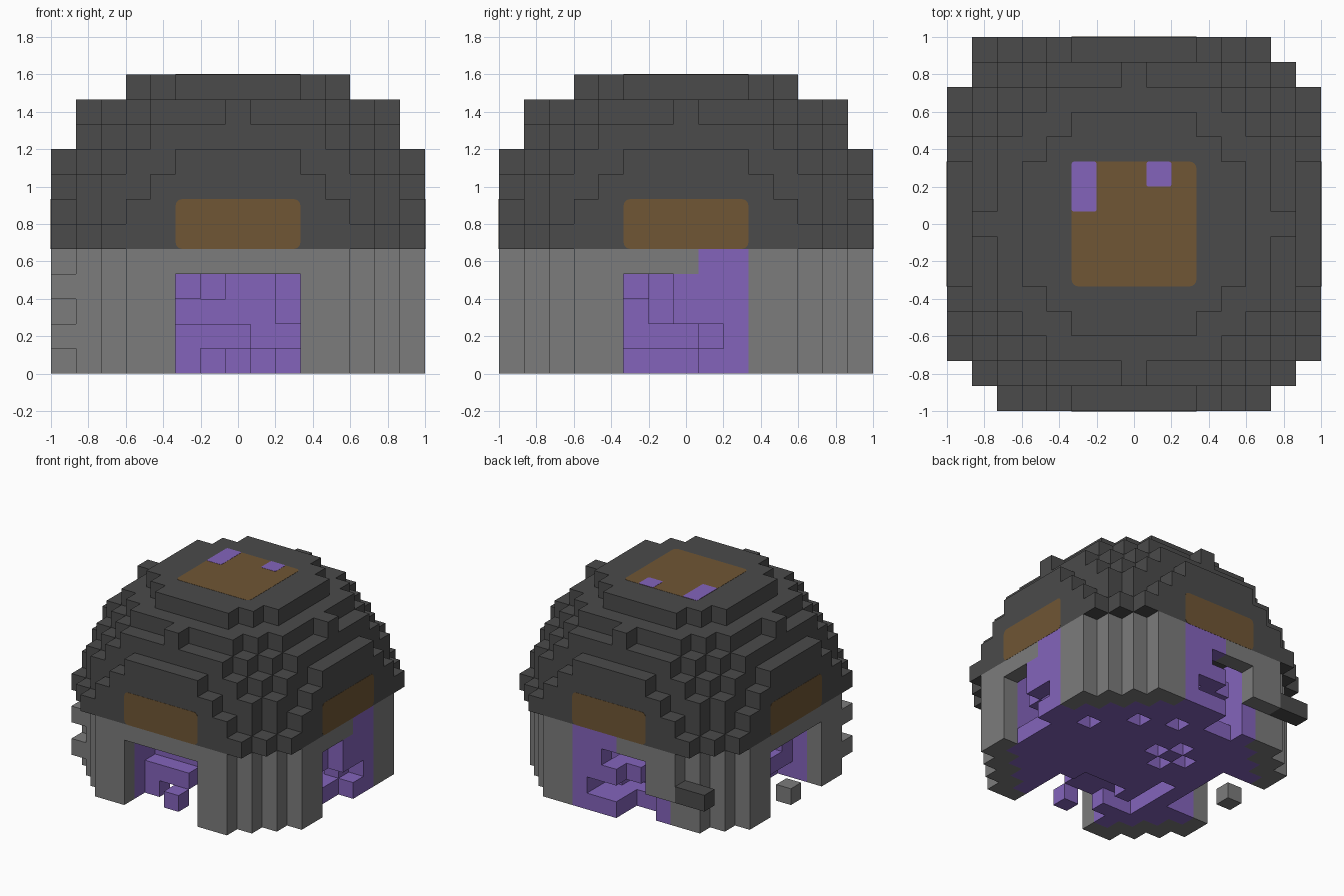
import bpy, bmesh
from mathutils import Vector

cube = bpy.data.objects.get("Cube")
if cube:
    bpy.data.objects.remove(cube, do_unlink=True)

V = 2 / 15                     # edge of one block
R = range(-7, 8)
DOOR = range(-2, 3)
DIRS = [(1, 0, 0), (-1, 0, 0), (0, 1, 0), (0, -1, 0), (0, 0, 1), (0, 0, -1)]


def material(name, rgb):
    m = bpy.data.materials.new(name)
    m.use_nodes = True
    m.diffuse_color = (*rgb, 1)
    bsdf = m.node_tree.nodes["Principled BSDF"]
    bsdf.inputs["Base Color"].default_value = (*rgb, 1)
    bsdf.inputs["Roughness"].default_value = 0.9
    return m


DARK = material("dark grey", (0.07, 0.07, 0.07))
GREY = material("stone grey", (0.2, 0.2, 0.2))
PURPLE = material("purple", (0.23, 0.127, 0.5))
BROWN = material("brown", (0.16, 0.093, 0.035))


def finish(name, bm, mat):
    mesh = bpy.data.meshes.new(name)
    bm.to_mesh(mesh)
    bm.free()
    mesh.materials.append(mat)
    obj = bpy.data.objects.new(name, mesh)
    bpy.context.collection.objects.link(obj)
    return obj


def blocks(name, cells, solid, mat):
    """Mesh of the exposed faces of a set of grid blocks."""
    bm = bmesh.new()
    for c in sorted(cells):
        centre = Vector((c[0], c[1], c[2] + 0.5)) * V
        for d in DIRS:
            if tuple(a + b for a, b in zip(c, d)) in solid:
                continue
            n = Vector(d)
            u = Vector((d[1], d[2], d[0]))
            w = n.cross(u)
            corners = [centre + (n + u * a + w * b) * V / 2
                       for a, b in ((-1, -1), (1, -1), (1, 1), (-1, 1))]
            bm.faces.new([bm.verts.new(p) for p in corners])
    bmesh.ops.remove_doubles(bm, verts=bm.verts, dist=0.001)
    return finish(name, bm, mat)


def plate(name, centre, u, w, su, sw, mat, radius):
    """Thin rounded panel lying on a face, spanned by the directions u and w."""
    u, w = Vector(u), Vector(w)
    n = u.cross(w)
    bm = bmesh.new()
    corners = [Vector(centre) + u * a * su / 2 + w * b * sw / 2
               for a, b in ((-1, -1), (1, -1), (1, 1), (-1, 1))]
    bm.faces.new([bm.verts.new(p) for p in corners])
    bmesh.ops.bevel(bm, geom=bm.verts[:], offset=radius, segments=4,
                    profile=0.5, affect='VERTICES')
    top = bmesh.ops.extrude_face_region(bm, geom=bm.faces[:])["geom"]
    bmesh.ops.translate(bm, verts=[g for g in top if isinstance(g, bmesh.types.BMVert)],
                        vec=n * 0.0015)
    bmesh.ops.recalc_face_normals(bm, faces=bm.faces[:])
    return finish(name, bm, mat)


# Dome: stepped ball, with a wider lowest layer that overhangs the wall
dome = set()
for z in range(5, 12):
    limit = 74 if z == 5 else 72 - (z - 4) ** 2
    dome |= {(x, y, z) for x in R for y in R if x * x + y * y <= limit}


# Wall: a one-block ring with four doorways around a purple filling
def inside(x, y):
    return x * x + y * y <= 65


def in_door(x, y):
    return min(abs(x), abs(y)) <= 2 and max(abs(x), abs(y)) >= 5


wall, core = set(), set()
for x in R:
    for y in R:
        if not inside(x, y):
            continue
        edge = any(not inside(x + i, y + j) for i in (-1, 0, 1) for j in (-1, 0, 1)) \
            or max(abs(x), abs(y)) == 7
        for z in range(5):
            if not in_door(x, y):
                (wall if edge else core).add((x, y, z))
            elif z == 4 and edge:
                wall.add((x, y, z))

# Broken parts of the wall
wall -= {(7, y, 4) for y in (1, 2)} | {(x, 7, 4) for x in (0, 1, 2)}
wall -= {(x, 7, z) for x in (-3, -4) for z in (0, 1)}
wall |= {(-7, -5, 1), (-7, -5, 3), (-7, 0, 0)}
fallen_beam = {(-6, 7, 2), (-5, 7, 2)}

# Left doorway: purple blocks flush with the wall, stepping back to one side
core |= {(7, 2, z) for z in range(5)}
core |= {(7, 1, z) for z in (0, 2, 3, 4)} | {(7, 0, 2), (7, 0, 3)}
core |= {(6, y, 0) for y in DOOR} | {(5, y, 0) for y in DOOR}
core |= {(6, y, z) for y in (1, 2) for z in range(5)}
core |= {(6, -1, 2), (6, -1, 3), (5, -2, 3)}

# Back doorway: flush on one side, with holes and a threshold
core |= {(x, 7, z) for x in (0, 1, 2) for z in range(5)}
core -= {(0, 7, 1), (1, 7, 1), (0, 7, 3)}
core |= {(x, y, 0) for x in (0, 1, 2) for y in (5, 6)}
core |= {(2, 6, z) for z in range(5)} | {(-1, 6, 2), (0, 6, 2), (1, 5, 1)}
core |= {(x, 5, 0) for x in (-2, -1)}

# Front doorway: loose blocks and a slab with no floor below
core |= {(-2, -5, 0), (0, -6, 0)} | {(x, -5, 1) for x in (-2, -1, 0)}
core |= {(2, -5, 2), (2, -5, 3), (-2, -5, 3)}
core -= {(x, -4, 0) for x in DOOR} | {(x, -3, 0) for x in (-1, 0, 1)}
core.discard((-1, -4, 3))

# Right doorway: a single ledge
core |= {(-5, y, 1) for y in DOOR} | {(-5, -2, 2), (-5, -2, 3)}

# Pits in the floor
core -= {(-3, y, 0) for y in range(-4, 0)}
core -= {(x, y, 0) for x, y in ((1, 5), (3, 4), (5, 2), (-1, 1), (-2, 2), (-1, 3), (0, 2))}

everything = dome | wall | core | fallen_beam
blocks("dome", dome, everything, DARK)
blocks("wall", wall, everything, GREY)
blocks("inner_filling", core, everything, PURPLE)
blocks("fallen_beam", fallen_beam, everything, DARK)

# Brown panels over each doorway and on the roof
W = 5 * V
for name, sx, sy in (("front", 0, -1), ("back", 0, 1), ("left", 1, 0), ("right", -1, 0)):
    plate(name + "_panel", (sx, sy, 6 * V), (-sy, sx, 0), (0, 0, 1), W, 2 * V, BROWN, 0.035)
plate("roof_panel", (0, 0, 12 * V), (1, 0, 0), (0, 1, 0), W, W, BROWN, 0.035)

# Purple patches on the roof panel
for i, (x, y, h) in enumerate(((-2, 1.5, 2), (1, 2, 1))):
    plate("roof_patch_" + str(i + 1), (x * V, y * V, 12 * V + 0.0015),
          (1, 0, 0), (0, 1, 0), V, h * V, PURPLE, 0.012)
